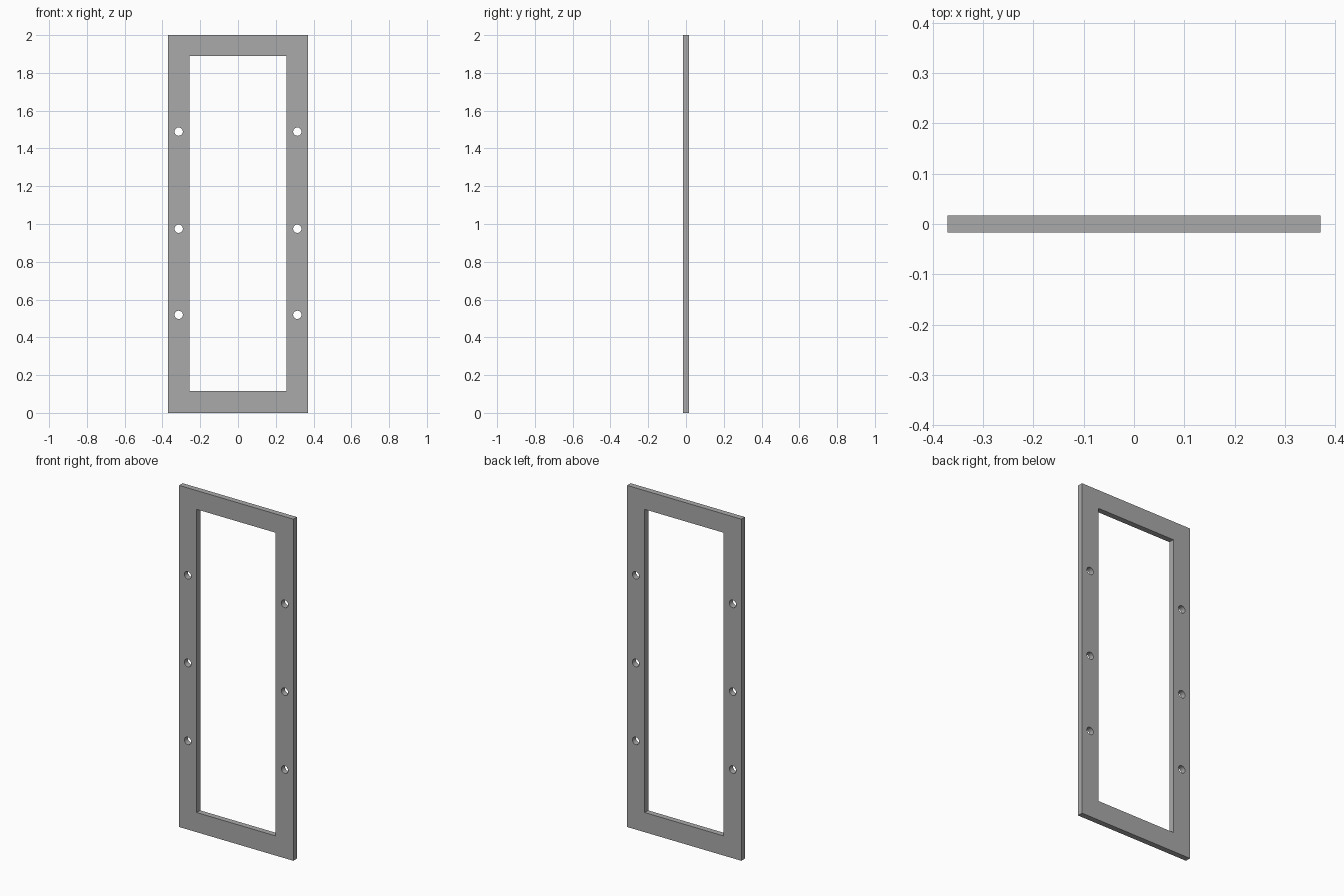
import bpy
import bmesh
from math import cos, sin, pi

cube = bpy.data.objects.get("Cube")
if cube:
    bpy.data.objects.remove(cube, do_unlink=True)

HALF_THICKNESS = 0.0165
HOLE_X = 0.314
HOLE_RADIUS = 0.022
HOLE_SIDES = 32

# Grey material
grey = bpy.data.materials.new("plain_grey")
grey.use_nodes = True
colour = (0.4, 0.4, 0.4, 1)
grey.diffuse_color = colour
grey.node_tree.nodes["Principled BSDF"].inputs["Base Color"].default_value = colour

# Flat profile: outline, opening and bolt holes
profile = bpy.data.curves.new("frame_profile", "CURVE")
profile.dimensions = "2D"
profile.fill_mode = "BOTH"
profile.extrude = HALF_THICKNESS


def add_loop(points):
    spline = profile.splines.new("POLY")
    spline.points.add(len(points) - 1)
    for point, (x, z) in zip(spline.points, points):
        point.co = (x, z, 0, 1)
    spline.use_cyclic_u = True


def rectangle(half_width, bottom, top):
    return [(-half_width, bottom), (half_width, bottom),
            (half_width, top), (-half_width, top)]


add_loop(rectangle(0.37, 0, 2))
add_loop(rectangle(0.256, 0.115, 1.89))
for side in (-1, 1):
    for z in (0.519, 0.975, 1.489):
        add_loop([(side * HOLE_X + HOLE_RADIUS * cos(2 * pi * i / HOLE_SIDES),
                   z + HOLE_RADIUS * sin(2 * pi * i / HOLE_SIDES))
                  for i in range(HOLE_SIDES)])

# Solid frame standing upright
frame = bpy.data.objects.new("door_frame", profile)
bpy.context.collection.objects.link(frame)
frame.rotation_euler.x = pi / 2
bpy.ops.object.select_all(action="DESELECT")
frame.select_set(True)
bpy.context.view_layer.objects.active = frame
bpy.ops.object.convert(target="MESH")
frame = bpy.context.object
bpy.ops.object.transform_apply(location=False, rotation=True, scale=False)

bm = bmesh.new()
bm.from_mesh(frame.data)
bmesh.ops.remove_doubles(bm, verts=bm.verts, dist=0.0001)
bmesh.ops.recalc_face_normals(bm, faces=bm.faces)
bm.to_mesh(frame.data)
bm.free()

frame.data.materials.clear()
frame.data.materials.append(grey)
bpy.ops.object.shade_smooth_by_angle()
